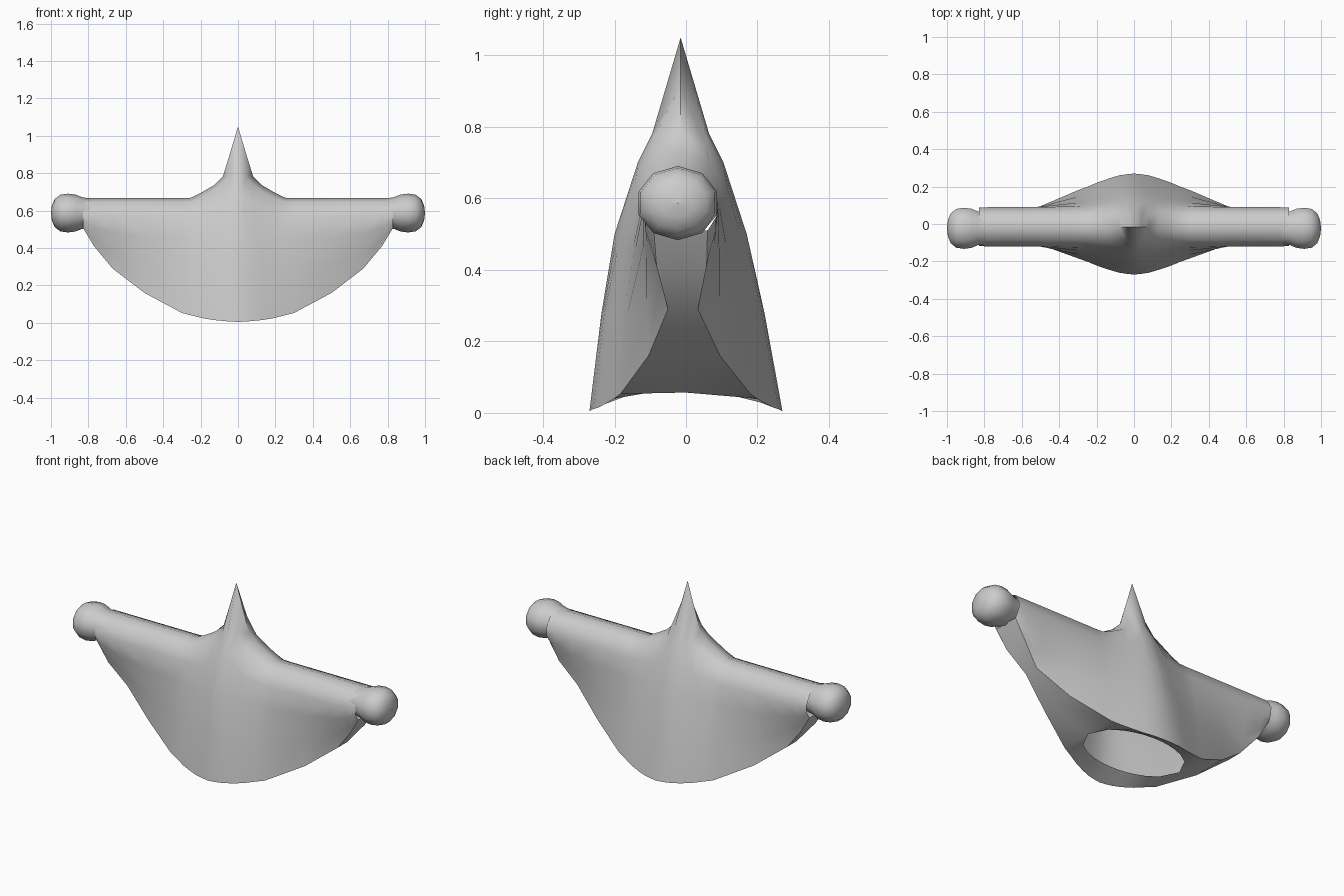
import bpy, bmesh, math

if "Cube" in bpy.data.objects:
    bpy.data.objects.remove(bpy.data.objects["Cube"])

# Half sections of the robe: x, then (half depth, z) from hem to crest
SECTIONS = [
    (0.00, [(.27, .005), (.228, .28), (.185, .50), (.12, .70), (.08, .78), (0, 1.05)]),
    (0.04, [(.266, .007), (.225, .28), (.18, .49), (.122, .68), (.07, .78), (0, .915)]),
    (0.08, [(.26, .01), (.22, .28), (.172, .48), (.128, .64), (.072, .74), (0, .785)]),
    (0.13, [(.245, .015), (.205, .28), (.16, .46), (.13, .59), (.08, .70), (0, .735)]),
    (0.19, [(.225, .025), (.187, .28), (.148, .46), (.122, .58), (.075, .67), (0, .70)]),
    (0.25, [(.20, .04), (.168, .28), (.135, .46), (.112, .57), (.072, .645), (0, .669)]),
    (0.30, [(.182, .053), (.155, .28), (.128, .46), (.11, .57), (.07, .645), (0, .668)]),
    (0.50, [(.10, .16), (.102, .30), (.107, .46), (.105, .57), (.07, .645), (0, .668)]),
    (0.67, [(.042, .29), (.062, .37), (.095, .48), (.105, .57), (.07, .645), (0, .668)]),
    (0.77, [(.07, .41), (.08, .45), (.098, .51), (.105, .58), (.07, .645), (0, .668)]),
    (0.83, [(.075, .51), (.088, .53), (.1, .55), (.103, .59), (.07, .645), (0, .668)]),
]


def finish(name, bm, angle):
    bmesh.ops.remove_doubles(bm, verts=bm.verts, dist=0.0005)
    bmesh.ops.recalc_face_normals(bm, faces=bm.faces)
    me = bpy.data.meshes.new(name)
    bm.to_mesh(me)
    bm.free()
    ob = bpy.data.objects.new(name, me)
    bpy.context.collection.objects.link(ob)
    bpy.ops.object.select_all(action='DESELECT')
    ob.select_set(True)
    bpy.context.view_layer.objects.active = ob
    bpy.ops.object.shade_smooth_by_angle(angle=math.radians(angle))
    mod = ob.modifiers.new("mirror", 'MIRROR')
    mod.merge_threshold = 0.001
    return ob


def bridge(bm, rings, closed):
    for a, b in zip(rings, rings[1:]):
        n = len(a)
        for i in range(n if closed else n - 1):
            j = (i + 1) % n
            bm.faces.new((a[i], a[j], b[j], b[i]))


# Pointed robe with outstretched sleeves; lining turns in to an oval opening
bm = bmesh.new()
rings = []
for x, half in SECTIONS:
    hole = .18 * math.sqrt(max(0, 1 - (x / .30) ** 2))
    pts = [(hole, max(half[0][1], .057))] + half
    loop = [(-y, z) for y, z in pts] + pts[-2::-1]
    rings.append([bm.verts.new((x, y - .015 * min(1, z / .5), z)) for y, z in loop])
bridge(bm, rings, False)
finish("robe", bm, 50)

# Rounded hands at the sleeve ends
bm = bmesh.new()
rings = []
for x, r in [(.79, .08), (.835, .088), (.87, .102), (.91, .107), (.95, .101),
             (.98, .078), (.995, .042), (1.0, .001)]:
    rings.append([bm.verts.new((x, -.023 + 1.08 * r * math.cos(a), .587 + .97 * r * math.sin(a)))
                  for a in [math.tau * (k + .5) / 10 for k in range(10)]])
bridge(bm, rings, True)
finish("hand", bm, 60)
